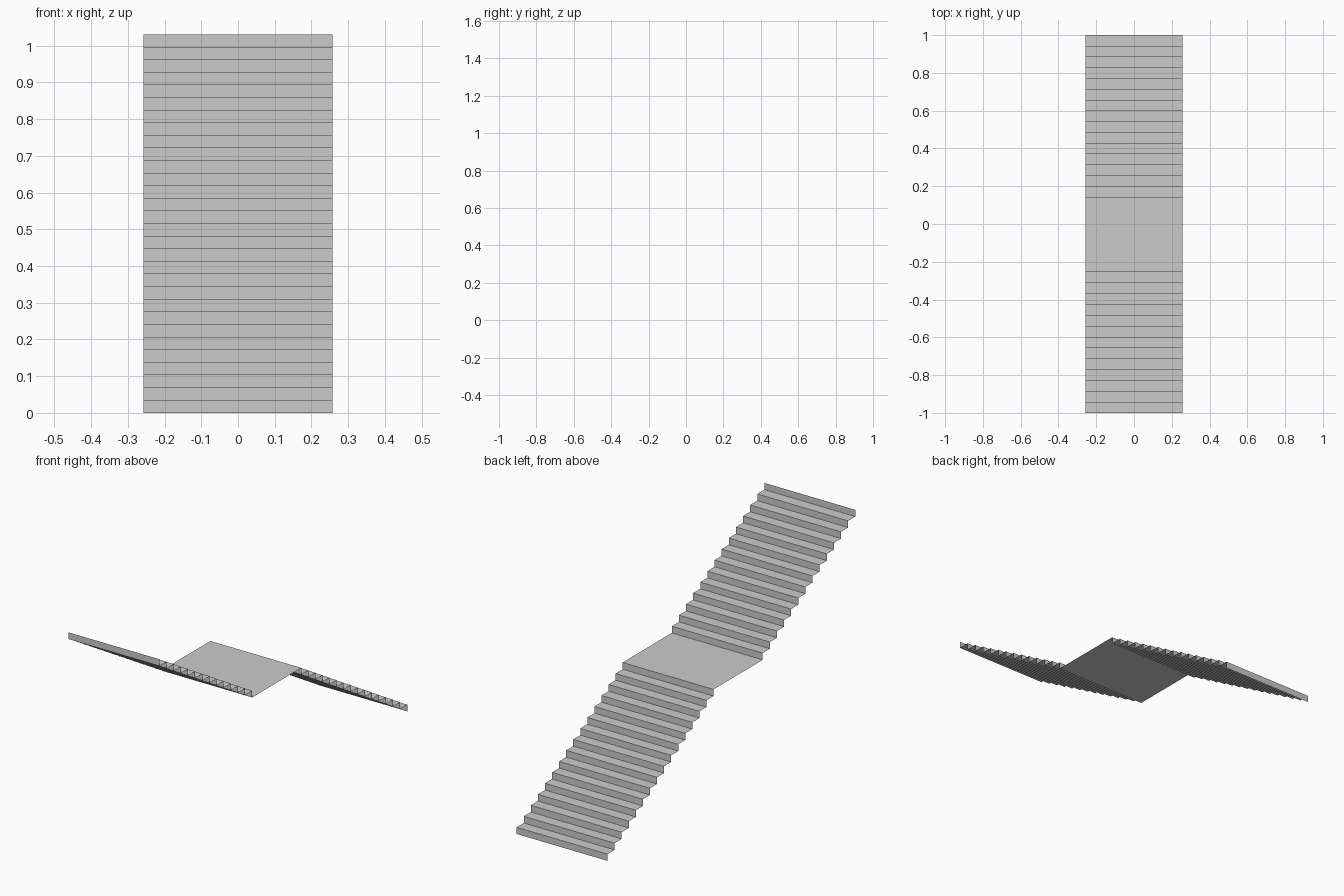
import bpy, bmesh

if "Cube" in bpy.data.objects:
    bpy.data.objects.remove(bpy.data.objects["Cube"])

HALF_W = 0.257
RISE = 1.03 / 30


def flight(name, y_start, y_end, z_start, risers):
    """Open sheet of risers and treads climbing towards -y, riser first and last."""
    going = (y_end - y_start) / (risers - 1)
    profile = []
    for i in range(risers):
        y = y_start + i * going
        profile += [(y, z_start + i * RISE), (y, z_start + (i + 1) * RISE)]
    return sheet(name, profile)


def sheet(name, profile):
    """Sweep a (y, z) profile across the stair width."""
    bm = bmesh.new()
    rows = [[bm.verts.new((x, y, z)) for x in (-HALF_W, HALF_W)] for y, z in profile]
    for (a, b), (c, d) in zip(rows, rows[1:]):
        bm.faces.new((b, a, c, d))
    mesh = bpy.data.meshes.new(name)
    bm.normal_update()
    bm.to_mesh(mesh)
    bm.free()
    obj = bpy.data.objects.new(name, mesh)
    bpy.context.collection.objects.link(obj)
    return obj


# Lower flight at the back, flat landing, upper flight at the front
z_landing = 16 * RISE
flight("lower_flight", 1.0, 0.144, 0.0, 16)
sheet("landing", [(0.144, z_landing), (-0.252, z_landing)])
flight("upper_flight", -0.252, -1.0, z_landing, 14)
